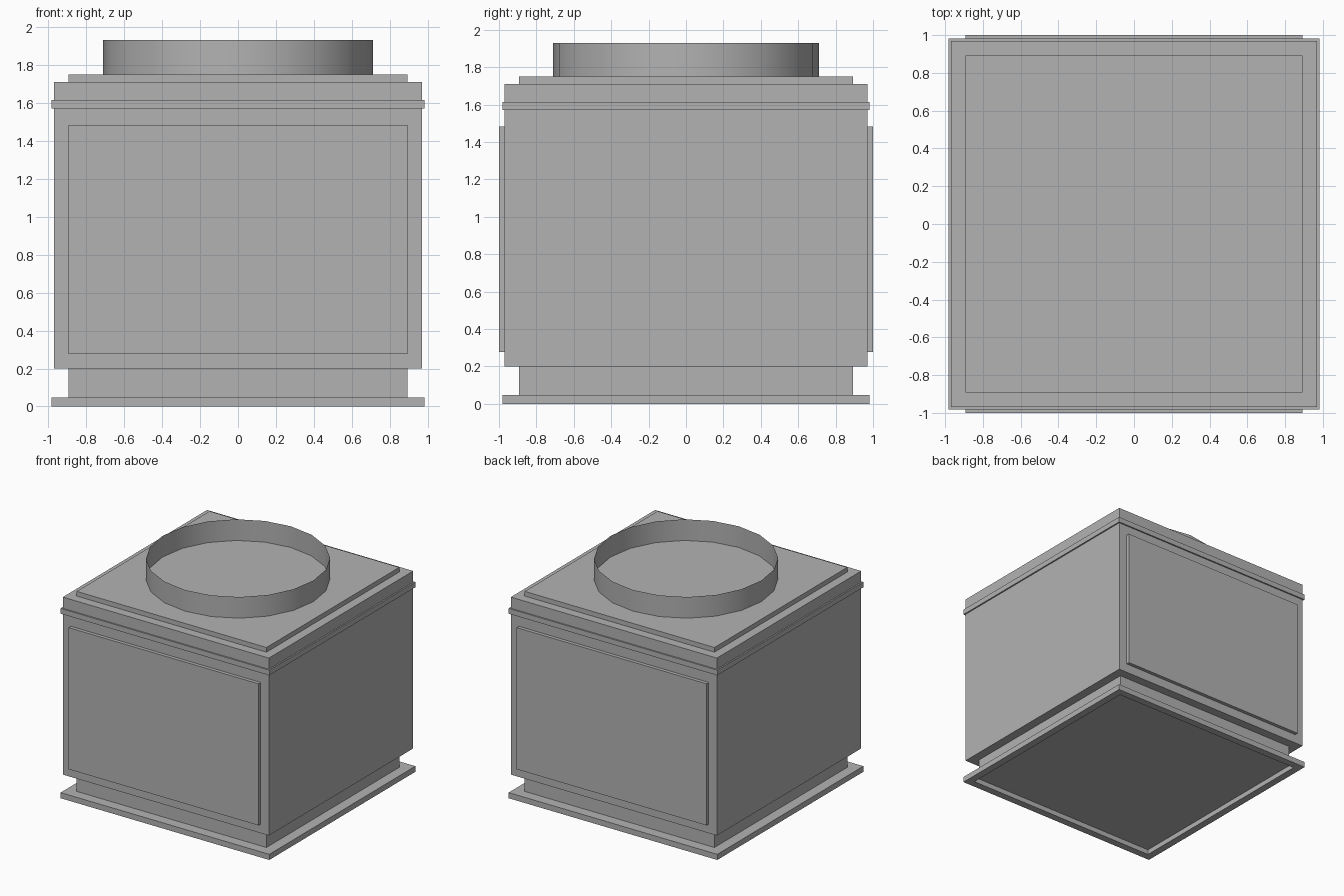
import bpy
import bmesh
import math
from mathutils import Matrix, Vector

cube = bpy.data.objects.get("Cube")
if cube:
    bpy.data.objects.remove(cube, do_unlink=True)

# Single painted-metal colour
GREY = (0.45, 0.45, 0.45, 1.0)
metal = bpy.data.materials.new("grey_metal")
metal.use_nodes = True
metal.diffuse_color = GREY
metal.node_tree.nodes["Principled BSDF"].inputs["Base Color"].default_value = GREY


def add_object(name, bm):
    """Turn a bmesh into a named, coloured object."""
    mesh = bpy.data.meshes.new(name)
    bm.to_mesh(mesh)
    bm.free()
    mesh.materials.append(metal)
    obj = bpy.data.objects.new(name, mesh)
    bpy.context.collection.objects.link(obj)
    return obj


def box_mesh(low, high):
    """Axis-aligned box between two corners."""
    low, high = Vector(low), Vector(high)
    bm = bmesh.new()
    bmesh.ops.create_cube(bm, size=1, matrix=Matrix.Translation((low + high) / 2)
                          @ Matrix.Diagonal((high - low).to_4d()))
    return bm


def slab(name, half, z0, z1):
    """Square block centred on the vertical axis."""
    return add_object(name, box_mesh((-half, -half, z0), (half, half, z1)))


FLANGE, BODY, INNER = 0.982, 0.97, 0.893
BASE_TOP, BODY_BOTTOM, BODY_TOP, LID_TOP = 0.048, 0.2, 1.71, 1.75

# Base flange: a plate with a shallow square recess underneath
bm = box_mesh((-FLANGE, -FLANGE, 0), (FLANGE, FLANGE, BASE_TOP))
bottom = min(bm.faces, key=lambda f: f.calc_center_median().z)
bmesh.ops.inset_region(bm, faces=[bottom], thickness=FLANGE - INNER)
ring = bmesh.ops.extrude_face_region(bm, geom=[bottom])["geom"]
bmesh.ops.translate(bm, vec=(0, 0, BASE_TOP - 0.005),
                    verts=[v for v in ring if isinstance(v, bmesh.types.BMVert)])
if bottom.is_valid:
    bmesh.ops.delete(bm, geom=[bottom], context="FACES_ONLY")
bmesh.ops.recalc_face_normals(bm, faces=bm.faces)
add_object("base_flange", bm)

# Stacked housing
slab("neck", INNER, BASE_TOP, BODY_BOTTOM)
slab("housing", BODY, BODY_BOTTOM, BODY_TOP)
slab("upper_band", FLANGE, 1.57, 1.615)
slab("top_plate", INNER, BODY_TOP, LID_TOP)

# Raised access panels, front and back
for name, side in (("front_panel", -1), ("back_panel", 1)):
    y0, y1 = sorted((side * BODY, side))
    add_object(name, box_mesh((-INNER, y0, 0.277), (INNER, y1, 1.482)))

# Open sheet-metal duct collar
bm = bmesh.new()
bmesh.ops.create_cone(bm, cap_ends=False, segments=20, radius1=0.71, radius2=0.71,
                      depth=1.93 - LID_TOP,
                      matrix=Matrix.Translation((0, 0, (1.93 + LID_TOP) / 2)))
collar = add_object("duct_collar", bm)
bpy.ops.object.select_all(action="DESELECT")
collar.select_set(True)
bpy.context.view_layer.objects.active = collar
bpy.ops.object.shade_smooth_by_angle(angle=math.radians(30))
